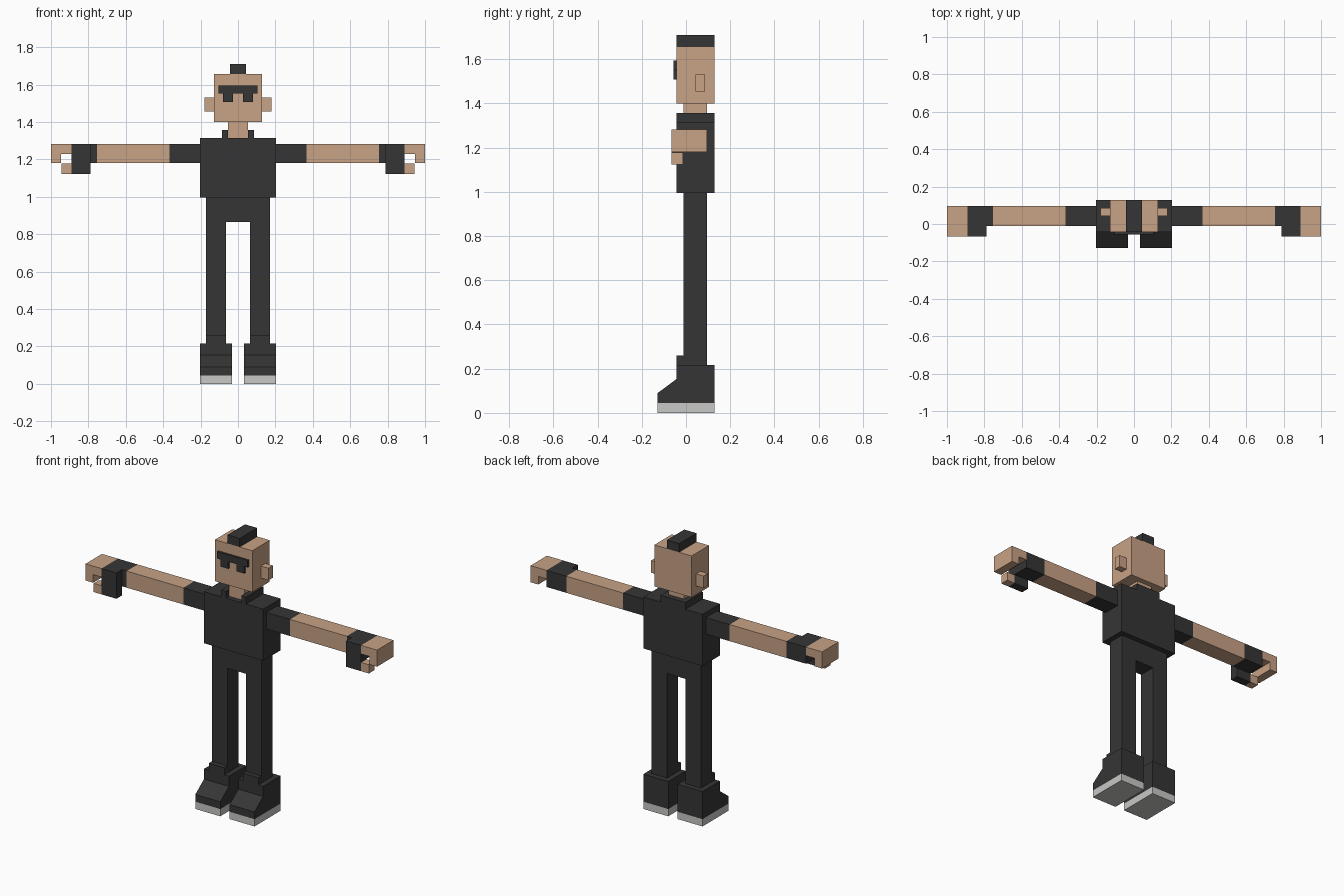
import bpy
import bmesh

if "Cube" in bpy.data.objects:
    bpy.data.objects.remove(bpy.data.objects["Cube"])


def material(name, rgb):
    m = bpy.data.materials.new(name)
    m.diffuse_color = (*rgb, 1)
    m.use_nodes = True
    m.node_tree.nodes["Principled BSDF"].inputs["Base Color"].default_value = m.diffuse_color
    return m


SKIN = material("skin", (0.58, 0.36, 0.235))
DARK = material("charcoal cloth", (0.036, 0.036, 0.036))
SOLE = material("light grey rubber", (0.58, 0.58, 0.57))


def finish(name, bm, mat):
    bmesh.ops.recalc_face_normals(bm, faces=bm.faces)
    mesh = bpy.data.meshes.new(name)
    bm.to_mesh(mesh)
    bm.free()
    mesh.materials.append(mat)
    obj = bpy.data.objects.new(name, mesh)
    bpy.context.collection.objects.link(obj)
    return obj


def box(name, mat, x, y, z):
    """Box from (min, max) ranges on each axis."""
    bm = bmesh.new()
    bmesh.ops.create_cube(bm, size=1)
    for v in bm.verts:
        v.co = [r[0] if c < 0 else r[1] for c, r in zip(v.co, (x, y, z))]
    return finish(name, bm, mat)


def prism(name, mat, profile, axis, lo, hi):
    """Extrude a 2D profile along x ((y, z) points) or along y ((x, z) points)."""
    bm = bmesh.new()

    def point(p, t):
        return (t, p[0], p[1]) if axis == "x" else (p[0], t, p[1])

    face = bm.faces.new([bm.verts.new(point(p, lo)) for p in profile])
    ext = bmesh.ops.extrude_face_region(bm, geom=[face])
    for v in ext["geom"]:
        if isinstance(v, bmesh.types.BMVert):
            v.co["xy".index(axis)] = hi
    return finish(name, bm, mat)


def mirror(obj):
    """Add the opposite side across x = 0."""
    m = obj.modifiers.new("mirror", "MIRROR")
    m.use_axis[0] = True
    m.use_mirror_merge = False
    return obj


BODY_Y = (-0.043, 0.128)   # depth of head and torso
LIMB_Y = (-0.012, 0.095)   # depth of neck, arms and legs
ARM_Z = (1.18, 1.283)

# Head, hair strip, ears and neck
box("head", SKIN, (-0.128, 0.128), BODY_Y, (1.40, 1.657))
box("hair_strip", DARK, (-0.042, 0.042), BODY_Y, (1.657, 1.71))
mirror(box("ear", SKIN, (0.128, 0.18), (0.042, 0.085), (1.455, 1.53)))
box("neck", SKIN, (-0.053, 0.053), LIMB_Y, (1.315, 1.40))

# Sunglasses: one bar with two hanging lenses
half = [(0.028, 1.552), (0.028, 1.508), (0.081, 1.508), (0.081, 1.552),
        (0.105, 1.552), (0.105, 1.595)]
prism("sunglasses", DARK, half + [(-x, z) for x, z in reversed(half)],
      "y", -0.056, -0.043)

# Torso with a collar open at the front
box("torso", DARK, (-0.203, 0.203), BODY_Y, (0.995, 1.315))
mirror(box("collar_side", DARK, (0.053, 0.085), BODY_Y, (1.315, 1.357)))
box("collar_back", DARK, (-0.053, 0.053), (0.095, 0.128), (1.315, 1.357))

# Arms
mirror(box("sleeve", DARK, (0.203, 0.366), LIMB_Y, ARM_Z))
mirror(box("forearm", SKIN, (0.366, 0.755), LIMB_Y, ARM_Z))

# Gloves: cuff, then palm with a lobe hanging at the front
mirror(box("glove_cuff", DARK, (0.755, 0.788), LIMB_Y, ARM_Z))
mirror(prism("glove_palm", DARK,
             [(-0.066, 1.123), (-0.013, 1.123), (-0.013, 1.18),
              (0.095, 1.18), (0.095, 1.283), (-0.066, 1.283)],
             "x", 0.788, 0.89))

# Bent fingers and thumb
mirror(prism("fingers", SKIN,
             [(0.89, 1.283), (0.89, 1.23), (0.947, 1.23),
              (0.947, 1.18), (1.0, 1.18), (1.0, 1.283)],
             "y", -0.066, 0.095))
mirror(box("thumb", SKIN, (0.89, 0.944), (-0.066, -0.013), (1.123, 1.177)))

# Trousers: hips and two legs as one outline
leg = [(0.064, 0.865), (0.064, 0.215), (0.17, 0.215), (0.17, 0.995)]
prism("trousers", DARK, leg + [(-x, z) for x, z in reversed(leg)],
      "y", *LIMB_Y)

# Shoes: sole, sloped upper and tongue
mirror(box("shoe_sole", SOLE, (0.032, 0.203), (-0.128, 0.128), (0, 0.045)))
mirror(prism("shoe_upper", DARK,
             [(-0.128, 0.045), (0.128, 0.045), (0.128, 0.216),
              (-0.043, 0.216), (-0.043, 0.153), (-0.128, 0.09)],
             "x", 0.032, 0.203))
mirror(box("shoe_tongue", DARK, (0.064, 0.17), (-0.043, -0.012), (0.216, 0.26)))
